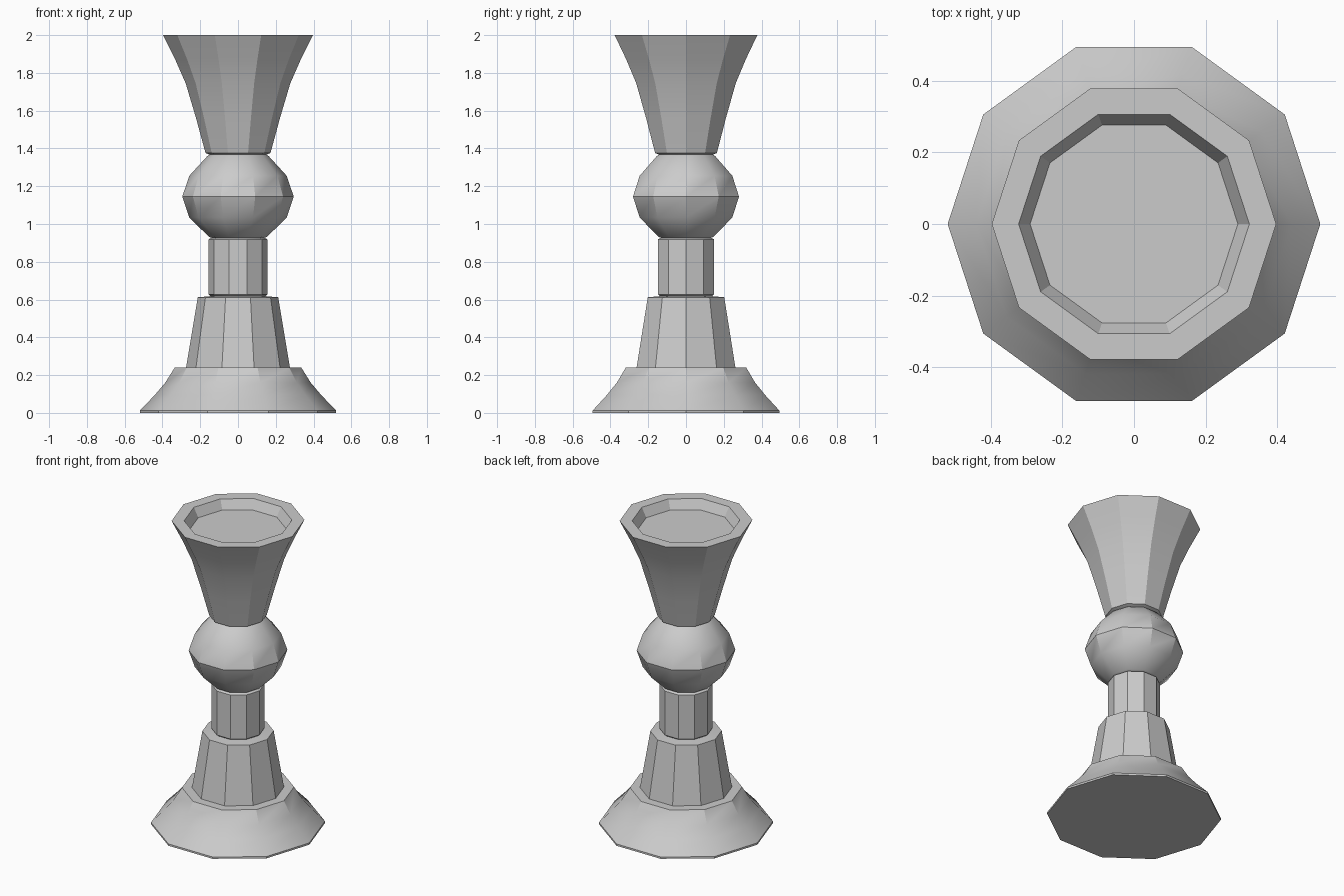
import bpy, bmesh
from math import cos, sin, pi, radians

if "Cube" in bpy.data.objects:
    bpy.data.objects.remove(bpy.data.objects["Cube"])

SIDES = 10


def lathe(name, profile):
    """Spin a (radius, z) profile into a capped ten-sided solid."""
    bm = bmesh.new()
    rings = [[bm.verts.new((r * cos(2 * pi * i / SIDES), r * sin(2 * pi * i / SIDES), z))
              for i in range(SIDES)] for r, z in profile]
    for a, b in zip(rings, rings[1:]):
        for i in range(SIDES):
            j = (i + 1) % SIDES
            bm.faces.new((a[i], a[j], b[j], b[i]))
    bm.faces.new(rings[0][::-1])
    bm.faces.new(rings[-1])
    mesh = bpy.data.meshes.new(name)
    bm.to_mesh(mesh)
    bm.free()
    ob = bpy.data.objects.new(name, mesh)
    bpy.context.collection.objects.link(ob)
    bpy.ops.object.select_all(action='DESELECT')
    ob.select_set(True)
    bpy.context.view_layer.objects.active = ob
    bpy.ops.object.shade_smooth_by_angle(angle=radians(30))
    return ob


# One continuous turned body, from the foot up to the recessed cup
foot = [(0.52, 0), (0.52, 0.012), (0.44, 0.095), (0.385, 0.16), (0.335, 0.24)]
lower_stem = [(0.275, 0.24), (0.213, 0.612)]
upper_stem = [(0.145, 0.618), (0.157, 0.628), (0.157, 0.918), (0.14, 0.927)]
knob = [(0.155, 0.933), (0.258, 1.035), (0.295, 1.145), (0.258, 1.255), (0.162, 1.36)]
cup = [(0.15, 1.367), (0.172, 1.376), (0.222, 1.56), (0.277, 1.745), (0.332, 1.87),
       (0.397, 2.0)]
recess = [(0.322, 2.0), (0.29, 1.94)]

lathe("candlestick_body", foot + lower_stem + upper_stem + knob + cup + recess)
